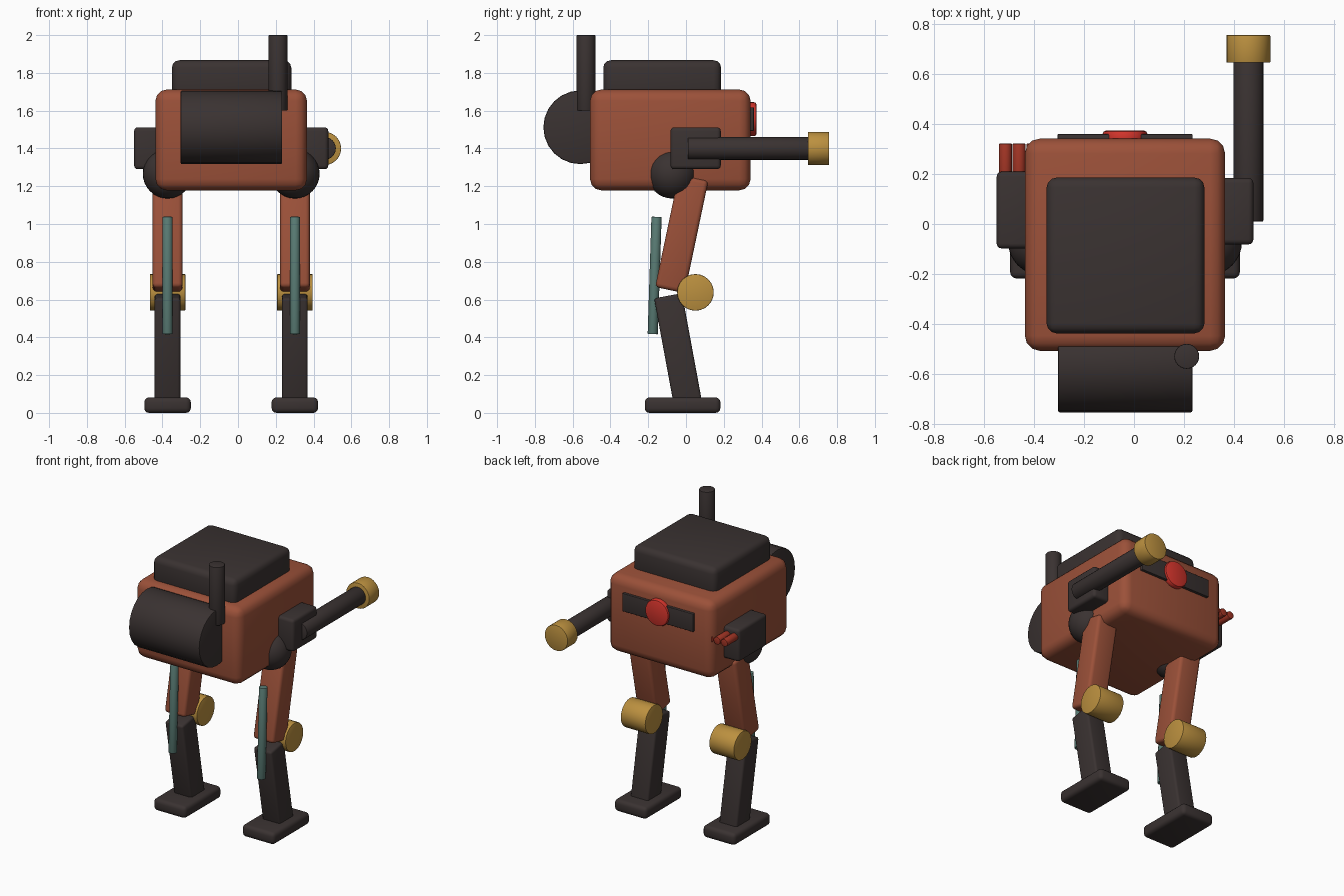
import bpy, math
from mathutils import Vector

if "Cube" in bpy.data.objects:
    bpy.data.objects.remove(bpy.data.objects["Cube"])


def mat(name, rgb):
    m = bpy.data.materials.new(name)
    m.diffuse_color = (*rgb, 1)
    m.use_nodes = True
    m.node_tree.nodes["Principled BSDF"].inputs["Base Color"].default_value = m.diffuse_color
    return m


RUST = mat("rust_brown", (0.33, 0.082, 0.041))
DARK = mat("charcoal", (0.042, 0.032, 0.031))
GOLD = mat("brass", (0.50, 0.28, 0.05))
RED = mat("signal_red", (0.66, 0.035, 0.025))
BRICK = mat("dark_red", (0.36, 0.035, 0.018))
TEAL = mat("teal", (0.10, 0.20, 0.175))
CX = -0.036   # symmetry plane of the body


def finish(name, m, bevel, segs=3):
    o = bpy.context.object
    o.name = name
    o.data.materials.append(m)
    if bevel:
        b = o.modifiers.new("bevel", 'BEVEL')
        b.width, b.segments = bevel, segs
        b.limit_method, b.angle_limit = 'ANGLE', math.radians(40)
        bpy.ops.object.modifier_apply(modifier="bevel")
    bpy.ops.object.shade_smooth_by_angle(angle=math.radians(35))
    return o


def box(name, lo, hi, m, bevel=0.02):
    lo, hi = Vector(lo), Vector(hi)
    bpy.ops.mesh.primitive_cube_add(size=1, location=(lo + hi) / 2)
    bpy.context.object.scale = hi - lo
    bpy.ops.object.transform_apply(location=False, rotation=False, scale=True)
    return finish(name, m, bevel)


def limb(name, x, top, bottom, width, depth, m, bevel):
    # box running between two (y, z) points
    dy, dz = top[0] - bottom[0], top[1] - bottom[1]
    bpy.ops.mesh.primitive_cube_add(
        size=1, location=(x, (top[0] + bottom[0]) / 2, (top[1] + bottom[1]) / 2))
    o = bpy.context.object
    o.scale = (width, depth, math.hypot(dy, dz))
    bpy.ops.object.transform_apply(location=False, rotation=False, scale=True)
    o.rotation_euler.x = math.atan2(-dy, dz)
    return finish(name, m, bevel)


def rod(name, a, b, r, m, bevel=0.004, sides=24):
    a, b = Vector(a), Vector(b)
    bpy.ops.mesh.primitive_cylinder_add(
        vertices=sides, radius=r, depth=(b - a).length, location=(a + b) / 2,
        rotation=(b - a).to_track_quat('Z', 'Y').to_euler())
    return finish(name, m, bevel, 2)


# Hull and roof hatch
box("hull", (-0.437, -0.508, 1.178), (0.365, 0.342, 1.712), RUST, 0.06)
box("roof_hatch", (-0.35, -0.438, 1.66), (0.282, 0.186, 1.867), DARK, 0.04)

# Front drum and exhaust stack
rod("front_drum", (-0.304, -0.56, 1.512), (0.234, -0.56, 1.512), 0.195, DARK, 0.008)
rod("exhaust_stack", (0.211, -0.53, 1.6), (0.211, -0.53, 2.0), 0.05, DARK)

# Rear sensor band and eye
box("sensor_band", (-0.306, 0.31, 1.493), (0.234, 0.36, 1.617), DARK, 0.004)
rod("sensor_eye", (CX, 0.32, 1.555), (CX, 0.374, 1.555), 0.09, RED, 0.014, 32)

# Right shoulder with cannon
box("right_shoulder", (0.33, -0.082, 1.29), (0.478, 0.184, 1.512), DARK, 0.02)
rod("cannon_barrel", (0.458, 0.01, 1.4), (0.458, 0.66, 1.4), 0.06, DARK)
rod("cannon_muzzle", (0.458, 0.646, 1.4), (0.458, 0.757, 1.4), 0.088, GOLD)

# Left shoulder with a row of rockets
box("left_shoulder", (-0.55, -0.098, 1.29), (-0.37, 0.21, 1.512), DARK, 0.02)
for i in range(3):
    x = -0.515 + 0.055 * i
    rod(f"rocket_{i + 1}", (x, 0.15, 1.46), (x, 0.322, 1.46), 0.026, BRICK, 0.003, 16)

# Legs, repeated on both sides
for side, s in (("left", -1), ("right", 1)):
    x = CX + s * 0.337
    bpy.ops.mesh.primitive_uv_sphere_add(segments=32, ring_count=16, radius=0.131,
                                         location=(x, -0.073, 1.266))
    finish(f"{side}_hip", DARK, 0)
    limb(f"{side}_thigh", x, (0.04, 1.245), (-0.085, 0.65), 0.158, 0.16, RUST, 0.022)
    limb(f"{side}_shin", x, (-0.095, 0.62), (0.012, 0.04), 0.136, 0.15, DARK, 0.015)
    rod(f"{side}_knee", (x - 0.094, 0.05, 0.638), (x + 0.094, 0.05, 0.638), 0.097, GOLD)
    rod(f"{side}_piston", (x, -0.176, 0.417), (x, -0.156, 1.038), 0.027, TEAL, 0.003, 16)
    box(f"{side}_foot", (x - 0.123, -0.218, 0), (x + 0.123, 0.182, 0.082), DARK, 0.025)
